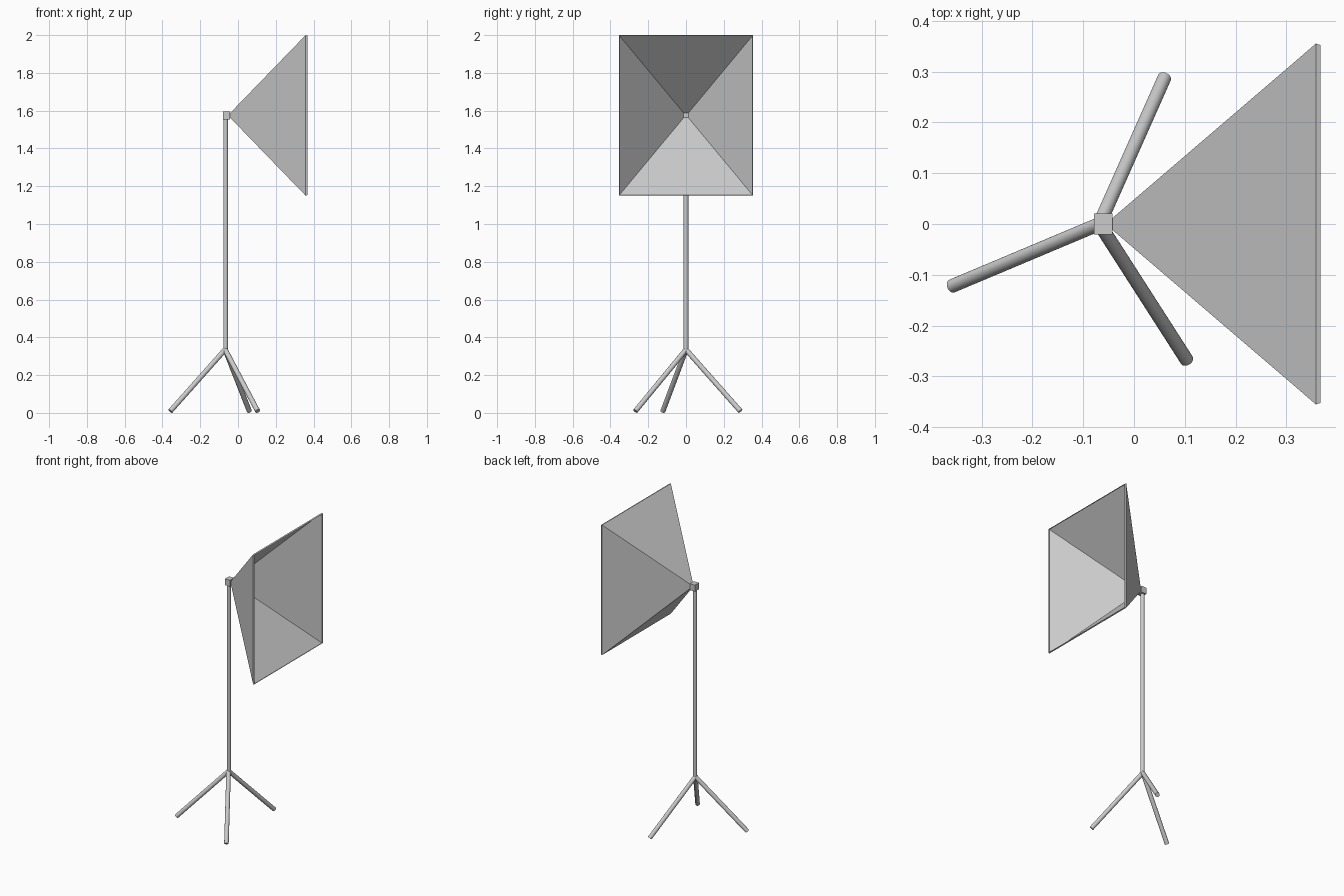
import bpy, bmesh
from mathutils import Vector

if "Cube" in bpy.data.objects:
    bpy.data.objects.remove(bpy.data.objects["Cube"])


def rod(name, a, b, r, sides=24):
    """Capped cylinder between two points, smooth sides and sharp ends."""
    a, b = Vector(a), Vector(b)
    d = b - a
    bpy.ops.mesh.primitive_cylinder_add(vertices=sides, radius=r, depth=d.length,
                                        location=(a + b) / 2)
    ob = bpy.context.object
    ob.name = name
    ob.rotation_euler = d.to_track_quat('Z', 'Y').to_euler()
    bpy.ops.object.shade_smooth_by_angle()
    return ob


# Tripod legs
hub = (-0.068, 0, 0.335)
feet = [(0.060, 0.288), (-0.358, -0.122), (0.104, -0.268)]
for i, (x, y) in enumerate(feet):
    rod(f"tripod_leg_{i + 1}", hub, (x, y, 0.0095), 0.0135)

# Upright pole
rod("stand_pole", (-0.0655, 0, 0.325), (-0.0655, 0, 1.57), 0.0125)

# Lamp head block
bpy.ops.mesh.primitive_cube_add(size=1, location=(-0.0605, 0, 1.575))
head = bpy.context.object
head.name = "lamp_head"
head.scale = (0.037, 0.042, 0.042)

# Open pyramid hood: lofted rectangles (x, half width, half height)
bm = bmesh.new()
sections = [(-0.042, 0.012, 0.012), (0.358, 0.355, 0.425), (0.367, 0.352, 0.422)]
rings = [[bm.verts.new((x, sy * w, 1.575 + sz * h))
          for sy, sz in ((-1, -1), (1, -1), (1, 1), (-1, 1))]
         for x, w, h in sections]
for r0, r1 in zip(rings, rings[1:]):
    for i in range(4):
        j = (i + 1) % 4
        bm.faces.new((r0[i], r1[i], r1[j], r0[j]))
bm.faces.new(rings[0])
bmesh.ops.recalc_face_normals(bm, faces=bm.faces)
mesh = bpy.data.meshes.new("light_hood")
bm.to_mesh(mesh)
bm.free()
bpy.context.collection.objects.link(bpy.data.objects.new("light_hood", mesh))
